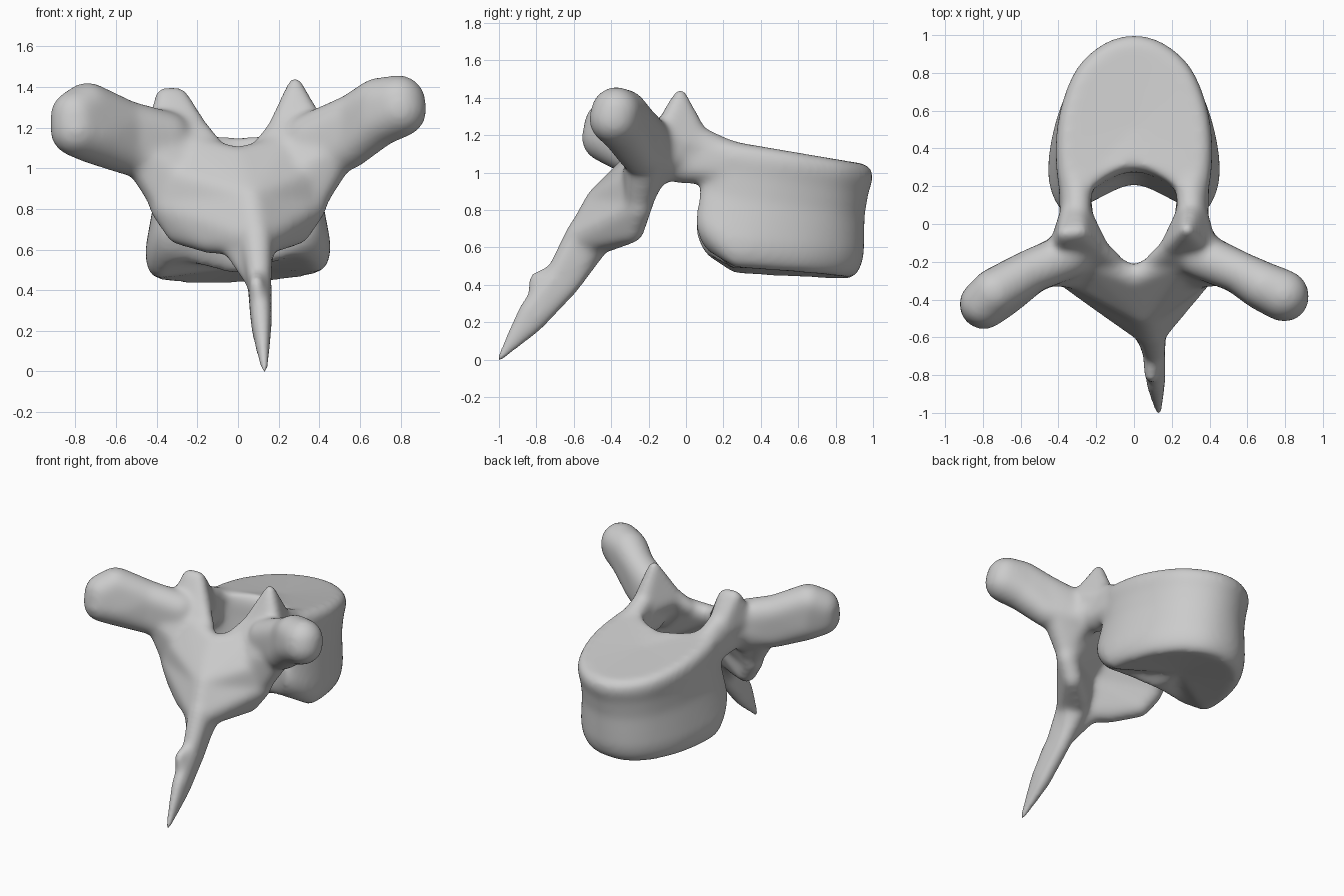
import bpy
import bmesh
from mathutils import Vector

cube = bpy.data.objects.get("Cube")
if cube:
    bpy.data.objects.remove(cube)

bone = bpy.data.materials.new("bone_grey")
bone.use_nodes = True
bone.diffuse_color = (0.6, 0.6, 0.6, 1)
bone.node_tree.nodes["Principled BSDF"].inputs["Base Color"].default_value = (0.6, 0.6, 0.6, 1)

# unit sphere directions reused by every rounded hull
ball = bmesh.new()
bmesh.ops.create_icosphere(ball, subdivisions=3, radius=1)
dirs = [v.co.copy() for v in ball.verts]
ball.free()

bm = bmesh.new()


def blob(*spheres):
    """Rounded solid: convex hull of spheres given as (x, y, z, radius)."""
    part = bmesh.new()
    for x, y, z, r in spheres:
        for d in dirs:
            part.verts.new(Vector((x, y, z)) + d * r)
    bmesh.ops.convex_hull(part, input=part.verts[:])
    loose = [v for v in part.verts if not v.link_faces]
    bmesh.ops.delete(part, geom=loose, context='VERTS')
    bmesh.ops.recalc_face_normals(part, faces=part.faces[:])
    mesh = bpy.data.meshes.new("part")
    part.to_mesh(mesh)
    part.free()
    bm.from_mesh(mesh)
    bpy.data.meshes.remove(mesh)


def outline(half, steps=5):
    """Mirror half a profile and round it with a closed Catmull-Rom curve."""
    pts = [Vector(p) for p in half]
    pts += [Vector((-p.x, p.y)) for p in reversed(pts[1:-1])]
    curve = []
    for i, b in enumerate(pts):
        a, c, d = pts[i - 1], pts[(i + 1) % len(pts)], pts[(i + 2) % len(pts)]
        for k in range(steps):
            t = k / steps
            curve.append(b + (c - a) * t / 2 + (a * 2 - b * 5 + c * 4 - d) * t ** 2 / 2
                         + (b * 3 - a - c * 3 + d) * t ** 3 / 2)
    return curve


# vertebral body: kidney outlines lofted from the lower to the upper plate
low = outline([(0, .19), (.2, .11), (.36, .05), (.455, .17), (.46, .36),
               (.39, .62), (.28, .8), (.15, .905), (0, .935)])
top = outline([(0, .29), (.2, .21), (.33, .05), (.395, .22), (.41, .45),
               (.38, .65), (.3, .84), (.16, .965), (0, 1.01)])
middle = Vector((0, .55))
rings = []
for t, grow in ((0, .85), (.04, .935), (.12, .985), (.22, 1), (.36, .98), (.55, .95),
                (.75, .965), (.88, 1), (.96, .975), (1, .88)):
    ring = []
    for p, q in zip(low, top):
        x, y = middle + (p.lerp(q, t) - middle) * grow
        z_low = .492 - .065 * y + max(0, .25 - y) * .6 + .04 * x
        z_top = 1.21 - .17 * y
        ring.append(bm.verts.new((x, y, z_low + (z_top - z_low) * t)))
    rings.append(ring)
shell = []
n = len(low)
for a, b in zip(rings, rings[1:]):
    for i in range(n):
        j = (i + 1) % n
        shell.append(bm.faces.new((a[i], a[j], b[j], b[i])))
# end plates, dished slightly in the middle
for ring, dish in ((rings[0], .03), (rings[-1], -.015)):
    centre = sum((v.co for v in ring), Vector()) / n
    hub = bm.verts.new(centre + Vector((0, 0, dish)))
    for i in range(n):
        shell.append(bm.faces.new((ring[i], ring[(i + 1) % n], hub)))
bmesh.ops.recalc_face_normals(bm, faces=shell)

for s in (-1, 1):
    # pedicle bridging the body and the arch
    blob((s * .32, .26, 1.02, .08), (s * .32, .24, 1.1, .075),
         (s * .3, -.02, 1.035, .095), (s * .3, -.02, 1.13, .085))
    # ramp from the body up to the articular process
    blob((s * .3, -.02, 1.22, .07), (s * .31, .08, 1.14, .08), (s * .3, .24, 1.09, .08))
    # root where pedicle, arch and side process meet
    blob((s * .31, -.02, 1.08, .09), (s * .36, -.17, 1.1, .12),
         (s * .34, -.2, .99, .085), (s * .22, -.16, 1.11, .07))
    # lamina: sloping shield half, from the canal rim to the midline crest
    blob((0, -.285, 1.04, .065), (s * .25, -.17, 1.1, .075),
         (s * .36, -.235, .97, .08), (s * .365, -.255, .81, .073),
         (.06, -.455, .84, .088))
    blob((s * .365, -.255, .81, .073), (s * .29, -.29, .69, .068),
         (s * .14, -.41, .65, .072), (.06, -.455, .84, .088),
         (.09, -.56, .65, .088))
    # flare sweeping from the lamina into the side process
    blob((s * .36, -.235, .97, .08), (s * .365, -.255, .84, .073), (s * .28, -.27, .96, .075),
         (s * .25, -.18, 1.1, .08), (s * .37, -.17, 1.1, .12), (s * .48, -.215, 1.09, .11))
    # web from the lamina down to the spine
    blob((s * .08 + .05, -.48, .63, .06), (.09, -.57, .6, .08), (.1, -.64, .42, .05))

# upper articular processes, left pointed and right broader
blob((.28, -.03, 1.415, .037), (.19, -.13, 1.17, .06),
     (.37, -.12, 1.19, .07), (.31, .07, 1.13, .08))
blob((-.365, -.05, 1.355, .045), (-.29, -.04, 1.355, .045), (-.19, -.13, 1.17, .06),
     (-.38, -.12, 1.19, .07), (-.31, .07, 1.13, .08))
for s in (-1, 1):
    blob((s * .23, -.1, 1.23, .055), (s * .12, -.19, 1.1, .055), (s * .28, -.17, 1.12, .075))

# transverse processes: deep at the root, rounded at the end
right_limb = [[(-.35, -.17, 1.16, .12), (-.37, -.18, 1.06, .12)],
              [(-.55, -.25, 1.22, .115), (-.54, -.25, 1.08, .115)],
              [(-.74, -.36, 1.3, .125), (-.71, -.36, 1.16, .14)],
              [(-.8, -.42, 1.26, .125), (-.795, -.43, 1.185, .13)]]
left_limb = [[(.35, -.17, 1.15, .12), (.37, -.17, 1.07, .12)],
             [(.57, -.26, 1.26, .11), (.54, -.25, 1.1, .11)],
             [(.69, -.33, 1.32, .127), (.69, -.335, 1.235, .13)],
             [(.79, -.375, 1.325, .135), (.795, -.385, 1.285, .135)]]
for limb in (right_limb, left_limb):
    for a, b in zip(limb, limb[1:]):
        blob(*a, *b)

# spinous process: a flattened, tapering blade
blade = [[(.09, -.56, .67, .085), (.09, -.46, .64, .07)],
         [(.105, -.69, .46, .06), (.105, -.62, .4, .055)],
         [(.115, -.85, .26, .05), (.115, -.8, .2, .05)],
         [(.13, -1.0, .002, .02)]]
for a, b in zip(blade, blade[1:]):
    blob(*a, *b)
blob((.095, -.72, .46, .045), (.09, -.805, .435, .037), (.105, -.8, .34, .045))

mesh = bpy.data.meshes.new("vertebra")
bm.to_mesh(mesh)
bm.free()
mesh.materials.append(bone)
vertebra = bpy.data.objects.new("vertebra", mesh)
bpy.context.collection.objects.link(vertebra)

# fuse the parts into one smooth skin and soften the joins
fuse = vertebra.modifiers.new("fuse", 'REMESH')
fuse.mode = 'VOXEL'
fuse.voxel_size = .015
fuse.use_smooth_shade = True
soften = vertebra.modifiers.new("soften", 'SMOOTH')
soften.factor = .5
soften.iterations = 30
